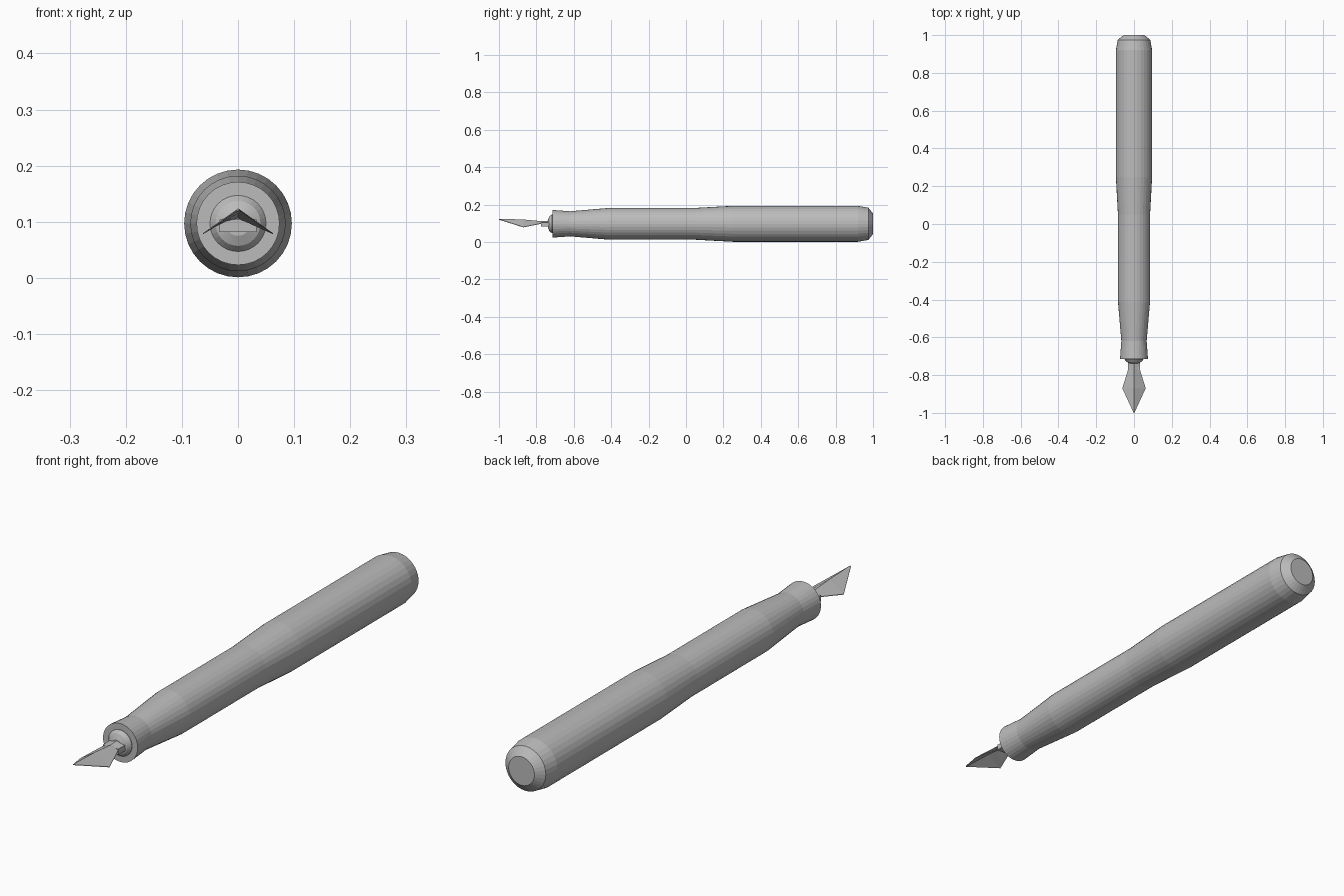
import bpy, bmesh, math

if "Cube" in bpy.data.objects:
    bpy.data.objects.remove(bpy.data.objects["Cube"])

CZ = 0.097   # height of the pen axis

grey = bpy.data.materials.new("plain grey")
grey.diffuse_color = (0.5, 0.5, 0.5, 1)
grey.use_nodes = True
grey.node_tree.nodes["Principled BSDF"].inputs["Base Color"].default_value = grey.diffuse_color


def finish(name, bm):
    bmesh.ops.recalc_face_normals(bm, faces=bm.faces)
    me = bpy.data.meshes.new(name)
    bm.to_mesh(me)
    bm.free()
    me.materials.append(grey)
    ob = bpy.data.objects.new(name, me)
    bpy.context.collection.objects.link(ob)
    return ob


def loft(name, rings):
    """Join closed rings of points into a capped solid."""
    bm = bmesh.new()
    vs = [[bm.verts.new(p) for p in r] for r in rings]
    n = len(vs[0])
    for a, b in zip(vs, vs[1:]):
        for i in range(n):
            j = (i + 1) % n
            bm.faces.new((a[i], a[j], b[j], b[i]))
    bm.faces.new(vs[0])
    bm.faces.new(vs[-1])
    return finish(name, bm)


def lathe(name, profile, n=32):
    """Solid of revolution about the pen axis from (y, radius) pairs."""
    return loft(name, [[(r * math.cos(math.tau * i / n), y,
                         CZ + r * math.sin(math.tau * i / n))
                        for i in range(n)] for y, r in profile])


# Barrel with flared grip and rounded end
lathe("barrel", [(-0.715, 0.074), (-0.62, 0.067), (-0.41, 0.085),
                 (0.05, 0.085), (0.25, 0.096), (0.92, 0.096),
                 (0.975, 0.086), (1.0, 0.055)])

# Small domed collar holding the nib
lathe("nib_collar", [(-0.70, 0.05), (-0.717, 0.05), (-0.73, 0.04), (-0.738, 0.022)])

# Ink feed under the nib
loft("ink_feed", [[(-w, y, 0.082), (w, y, 0.082), (w, y, 0.104), (-w, y, 0.104)]
                  for y, w in ((-0.775, 0.033), (-0.715, 0.033))])

# Folded nib: y, half width, ridge height, edge height
T = 0.005
nib = [(-1.0, 0.002, 0.124, 0.122), (-0.87, 0.062, 0.120, 0.080),
       (-0.77, 0.031, 0.111, 0.100), (-0.71, 0.031, 0.116, 0.106)]
loft("nib", [[(-w, y, e), (0, y, r), (w, y, e),
              (w, y, e - T * 0.4), (0, y, r - T), (-w, y, e - T * 0.4)]
             for y, w, r, e in nib])
